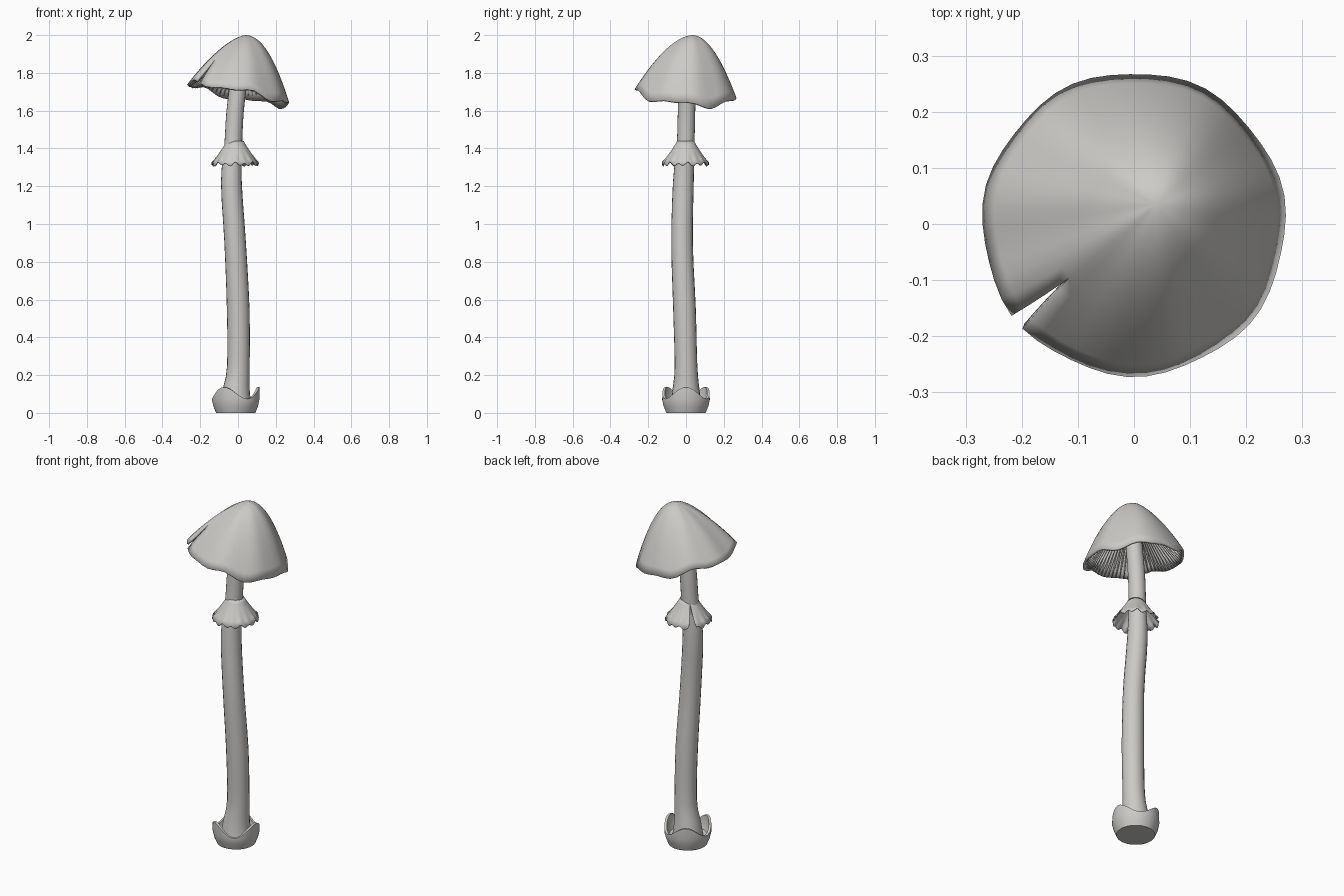
import bpy, bmesh, math
from math import sin, cos, pi, tau, radians
from mathutils import Vector

if "Cube" in bpy.data.objects:
    bpy.data.objects.remove(bpy.data.objects["Cube"])

grey = bpy.data.materials.new("warm grey")
grey.use_nodes = True
tone = (0.6, 0.59, 0.57, 1)
grey.diffuse_color = tone
grey.node_tree.nodes["Principled BSDF"].inputs["Base Color"].default_value = tone


def finish(name, bm, thick=0.0, angle=40):
    bmesh.ops.remove_doubles(bm, verts=bm.verts, dist=0.0002)
    bmesh.ops.recalc_face_normals(bm, faces=bm.faces)
    mesh = bpy.data.meshes.new(name)
    bm.to_mesh(mesh)
    bm.free()
    mesh.materials.append(grey)
    obj = bpy.data.objects.new(name, mesh)
    bpy.context.collection.objects.link(obj)
    bpy.ops.object.select_all(action="DESELECT")
    obj.select_set(True)
    bpy.context.view_layer.objects.active = obj
    bpy.ops.object.shade_smooth_by_angle(angle=radians(angle))
    if thick:
        mod = obj.modifiers.new("thickness", "SOLIDIFY")
        mod.thickness = thick
        mod.offset = -1
    return obj


def skin(name, point, ts, segs, start=0.0, gap=lambda t: 0.0, thick=0.0, caps=False):
    """Sweep rows of points around an axis, leaving an optional open slit at angle start."""
    bm = bmesh.new()
    rows = []
    for t in ts:
        g = gap(t)
        angles = [start + g + (tau - 2 * g) * i / segs for i in range(segs + 1)]
        rows.append([bm.verts.new(point(t, a)) for a in angles])
    for low, high in zip(rows, rows[1:]):
        for i in range(segs):
            bm.faces.new((low[i], low[i + 1], high[i + 1], high[i]))
    if caps:
        bm.faces.new(rows[0][:-1])
        bm.faces.new(rows[-1][:-1])
    return finish(name, bm, thick)


def blend(table, t):
    """Smoothly interpolate rows of values at position t."""
    i = min(int(t), len(table) - 2)
    f = t - i
    p = [Vector(table[max(0, min(len(table) - 1, i + k))]) for k in (-1, 0, 1, 2)]
    return (p[1] * 2 + (p[2] - p[0]) * f + (p[0] * 2 - p[1] * 5 + p[2] * 4 - p[3]) * f ** 2
            + (p[1] * 3 - p[0] - p[2] * 3 + p[3]) * f ** 3) / 2


# Stem: gently bent, flared at the foot (x, y, z, radius)
STEM = [(-.012, 0, .03, .085), (-.01, 0, .12, .072), (.002, 0, .25, .06),
        (.001, -.008, .55, .06), (-.015, -.021, .9, .057), (-.035, -.014, 1.22, .055),
        (-.025, -.002, 1.42, .047), (-.015, .003, 1.6, .046), (.01, .01, 1.8, .044),
        (.03, .025, 1.94, .035)]


def stem_point(t, a):
    x, y, z, r = blend(STEM, t)
    return (x + r * cos(a), y + r * sin(a), z)


skin("stem", stem_point, [i / 3 for i in range(3 * len(STEM) - 2)], 20, caps=True)

# Cap: leaning bell with a rippled rim and one radial split
APEX = Vector((.04, .035, 2.0))
SPLIT = radians(220)


def cap_point(t, a, drop=0.0):
    ripple = .012 * sin(5 * a + 2.2) + .007 * sin(9 * a)
    rad = .27 + .003 * sin(7 * a)
    z_rim = 1.69 - .056 * cos(a) - .022 * sin(a) + ripple
    power = 1.8 + .28 * cos(a) + .1 * sin(a)
    x = APEX.x + (rad * cos(a) - APEX.x) * t
    y = APEX.y + (rad * sin(a) - APEX.y) * t
    return (x, y, 2.0 - (2.0 - z_rim) * t ** power - drop)


cap_rows = [0, .06, .14, .22, .3, .38, .46, .54, .62, .7, .78, .86, .93, 1]
skin("cap", cap_point, cap_rows, 48, SPLIT, lambda t: .055 * max(0, t - .62) / .38, .012)

# Gills: thin radial blades hanging under the cap
bm = bmesh.new()
COUNT = 72
for i in range(COUNT):
    a = SPLIT + tau * (i + .5) / COUNT
    if i in (0, COUNT - 1):
        continue
    steps = [.16 + .8 * k / 7 for k in range(8)]
    top = [bm.verts.new(cap_point(t, a, .008)) for t in steps]
    low = [bm.verts.new(cap_point(t, a, .014 + .05 * sin(pi * min(1, (1 - t) * 1.1)) ** .7))
           for t in steps]
    for k in range(7):
        bm.faces.new((top[k], top[k + 1], low[k + 1], low[k]))
finish("gills", bm, .003)


# Skirt: flared ring with a ragged hem and a slit at the back
def skirt_point(t, a):
    r = .045 + .08 * t ** 1.1
    hem = (.008 * sin(15 * a) + .004 * sin(8 * a + 1)) * t ** 4
    return (-.015 + r * cos(a), -.002 + r * sin(a), 1.44 - .122 * t + hem)


skin("skirt", skirt_point, [0, .15, .35, .6, .8, 1], 90, radians(135),
     lambda t: .16 * t, .005)

# Base cup: closed bottom, three raised lobes, hollow around the stem (radius, height, lobe)
CUP = [(0, 0, 0), (.104, 0, 0), (.118, .035, 0), (.126, .07, .15), (.125, .105, 1),
       (.112, .106, 1), (.112, .075, .15), (.1, .05, 0), (.06, .04, 0)]


def cup_point(i, a):
    r, z, lobe = CUP[i]
    return (-.012 + r * cos(a), r * sin(a), z + lobe * .031 * cos(3 * a))


skin("base_cup", cup_point, range(len(CUP)), 48)
